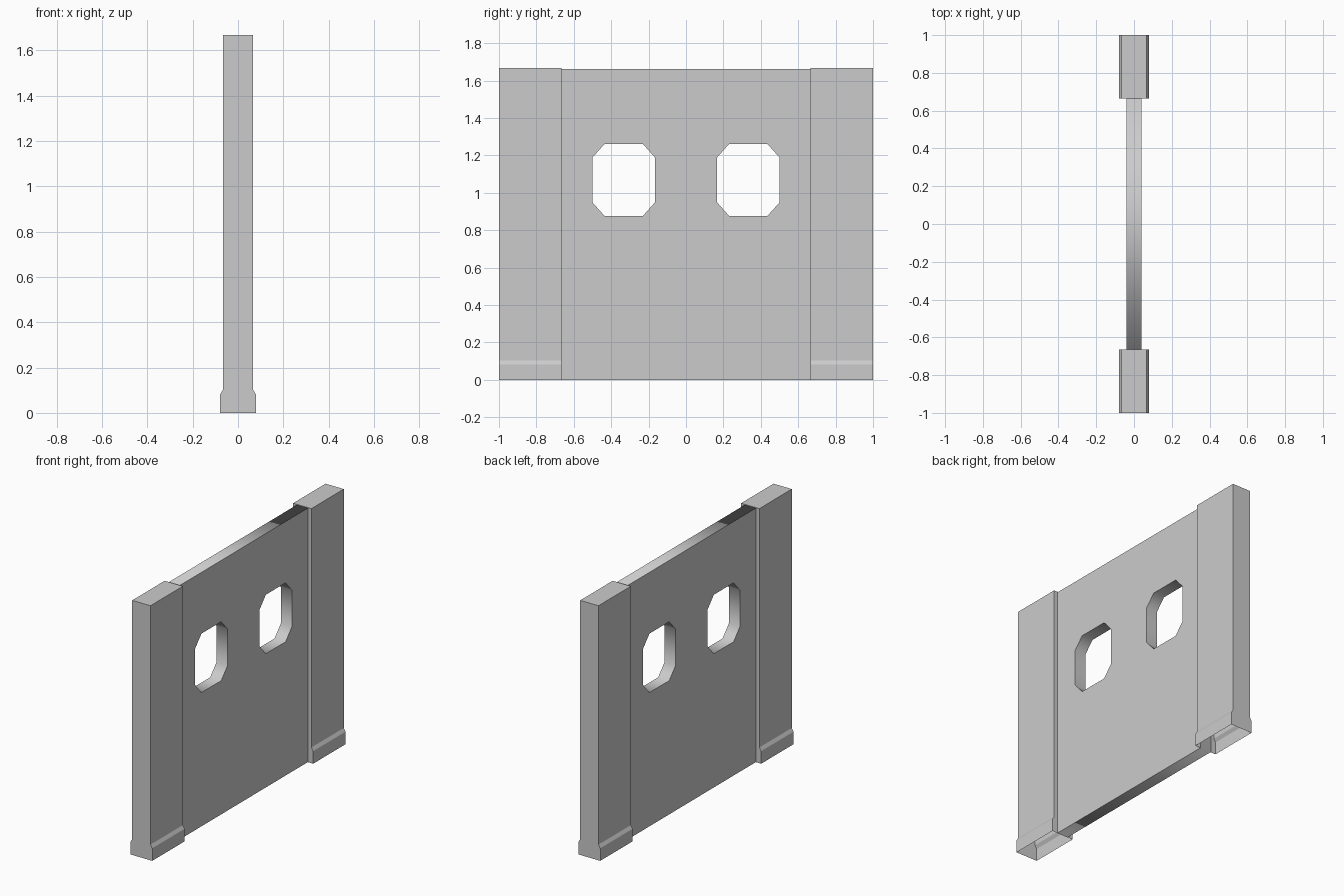
import bpy, bmesh
from math import radians

if "Cube" in bpy.data.objects:
    bpy.data.objects.remove(bpy.data.objects["Cube"])

H = 1.667


def octagon(cy, cz, hy, hz, by, bz):
    """Rectangle with cut corners, given as (y, z) points."""
    return [(cy - hy, cz - bz), (cy - hy, cz + bz), (cy - by, cz + hz), (cy + by, cz + hz),
            (cy + hy, cz + bz), (cy + hy, cz - bz), (cy + by, cz - hz), (cy - by, cz - hz)]


def wall_panel(name, loops, half_thickness):
    """Filled 2D outline with holes, stood up in the YZ plane and turned into a mesh."""
    cu = bpy.data.curves.new(name, 'CURVE')
    cu.dimensions = '2D'
    cu.fill_mode = 'BOTH'
    cu.extrude = half_thickness
    for pts in loops:
        sp = cu.splines.new('POLY')
        sp.points.add(len(pts) - 1)
        for p, (a, b) in zip(sp.points, pts):
            p.co = (a, b, 0, 1)
        sp.use_cyclic_u = True
    ob = bpy.data.objects.new(name, cu)
    bpy.context.collection.objects.link(ob)
    ob.rotation_euler = (radians(90), 0, radians(90))
    bpy.ops.object.select_all(action='DESELECT')
    bpy.context.view_layer.objects.active = ob
    ob.select_set(True)
    bpy.ops.object.convert(target='MESH')


def pillar(name, y0, y1):
    """Flared-foot profile in XZ extruded along Y, with an open underside."""
    half = [(0.079, 0), (0.079, 0.082), (0.066, 0.103), (0.066, H)]
    prof = half + [(-x, z) for x, z in reversed(half)]
    bm = bmesh.new()
    face = bm.faces.new([bm.verts.new((x, y0, z)) for x, z in prof])
    ext = bmesh.ops.extrude_face_region(bm, geom=[face], use_keep_orig=True)
    moved = [g for g in ext['geom'] if isinstance(g, bmesh.types.BMVert)]
    bmesh.ops.translate(bm, verts=moved, vec=(0, y1 - y0, 0))
    bmesh.ops.recalc_face_normals(bm, faces=bm.faces)
    under = [f for f in bm.faces if all(v.co.z < 0.001 for v in f.verts)]
    bmesh.ops.delete(bm, geom=under, context='FACES_ONLY')
    me = bpy.data.meshes.new(name)
    bm.to_mesh(me)
    bm.free()
    bpy.context.collection.objects.link(bpy.data.objects.new(name, me))


# Thin wall with two window openings
outline = [(-0.667, 0), (0.667, 0), (0.667, 1.663), (-0.667, 1.663)]
windows = [octagon(s * 0.333, 1.069, 0.167, 0.193, 0.102, 0.12) for s in (-1, 1)]
wall_panel("wall_panel", [outline] + windows, 0.04)

# Thicker end pillars
pillar("pillar_front", -1.0, -0.665)
pillar("pillar_back", 0.665, 1.0)
